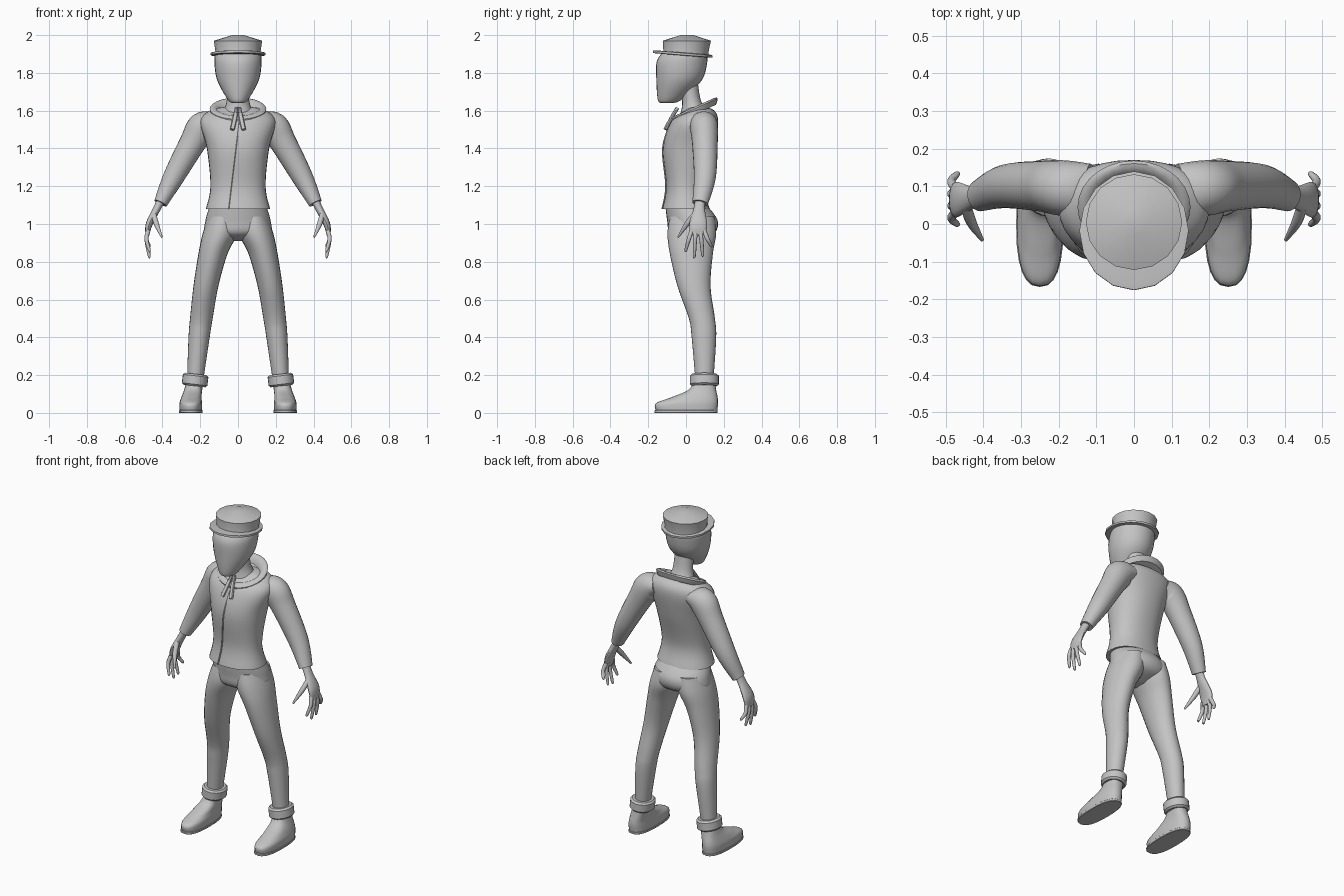
import bpy, bmesh, math
from mathutils import Vector

cube = bpy.data.objects.get("Cube")
if cube:
    bpy.data.objects.remove(cube, do_unlink=True)

grey = bpy.data.materials.new("plain grey")
grey.use_nodes = True
colour = (0.55, 0.55, 0.55, 1)
grey.diffuse_color = colour
grey.node_tree.nodes["Principled BSDF"].inputs["Base Color"].default_value = colour

UP = Vector((0, 0, 1))
FORE_AND_AFT = Vector((0, 1, 0))


def blend(before, start, end, after, t):
    """Catmull-Rom value between start and end."""
    leave, arrive = (end - before) / 2, (after - start) / 2
    bend = 3 * (end - start) - 2 * leave - arrive
    return start + t * (leave + t * (bend + t * (leave + arrive - 2 * (end - start))))


def smooth_rows(rows, steps):
    """Add in-between sections so that the skin curves smoothly."""
    padded = [rows[0], *rows, rows[-1]]
    result = []
    for quad in zip(padded, padded[1:], padded[2:], padded[3:]):
        for step in range(steps):
            result.append([blend(*values, step / steps) for values in zip(*quad)])
    return result + [rows[-1]]


def oval(centre, axis, depth, width, sides, power, flip):
    """Points of one rounded section, set square to the axis."""
    axis = axis.normalized()
    along = (FORE_AND_AFT - axis * axis.dot(FORE_AND_AFT)).normalized()
    across = along.cross(axis)
    points = []
    for k in range(sides):
        angle = math.tau * k / sides
        c, s = (math.copysign(abs(f) ** (2 / power), f) for f in (math.cos(angle), math.sin(angle)))
        point = centre + along * c * depth + across * s * width
        points.append((point.x * flip, point.y, point.z))
    return points


def loft(name, rows, axis=None, sides=24, steps=6, power=2, flip=1, sharp=40):
    """Skin sections (x, y, z, depth, width); without an axis they follow the path."""
    rows = smooth_rows(rows, steps)
    centres = [Vector(row[:3]) for row in rows]
    last = len(rows) - 1
    bm = bmesh.new()
    loops = []
    for i, (centre, row) in enumerate(zip(centres, rows)):
        direction = axis or centres[min(i + 1, last)] - centres[max(i - 1, 0)]
        points = oval(centre, direction, row[3], row[4], sides, power, flip)
        loops.append([bm.verts.new(point) for point in points])
    for lower, upper in zip(loops, loops[1:]):
        for k in range(sides):
            bm.faces.new((lower[k - 1], lower[k], upper[k], upper[k - 1]))
    bm.faces.new(loops[0])
    bm.faces.new(loops[-1])
    bmesh.ops.recalc_face_normals(bm, faces=bm.faces)
    mesh = bpy.data.meshes.new(name)
    bm.to_mesh(mesh)
    bm.free()
    mesh.materials.append(grey)
    obj = bpy.data.objects.new(name, mesh)
    bpy.context.collection.objects.link(obj)
    bpy.ops.object.select_all(action='DESELECT')
    obj.select_set(True)
    bpy.context.view_layer.objects.active = obj
    bpy.ops.object.shade_smooth_by_angle(angle=math.radians(sharp))


def layers(name, rows, **options):
    """Stack level sections (z, centre x, half width, front y, back y)."""
    loft(name, [(x, (front + back) / 2, z, (back - front) / 2, width)
                for z, x, width, front, back in rows], axis=UP, **options)


def band(name, centre, axis, depth, width, height, edge, **options):
    """Short oval drum with a narrow bevel at the top and bottom."""
    rows = []
    for level, inset in ((-1, edge), (-.7, 0), (.7, 0), (1, edge)):
        place = Vector(centre) + axis.normalized() * level * height / 2
        rows.append((*place, depth - inset, width - inset))
    loft(name, rows, axis=axis, steps=1, **options)


# Head and neck
layers("head", [(1.64, 0, .03, -.135, -.07), (1.66, 0, .055, -.15, -.02), (1.76, 0, .11, -.157, .083),
                (1.86, 0, .125, -.155, .113), (1.92, 0, .115, -.115, .11)], sides=28)
layers("neck", [(1.58, 0, .085, -.03, .125), (1.65, 0, .06, -.02, .08), (1.77, 0, .055, -.04, .06)])

# Cap: faceted crown with a low dome, and a tilted brim
faceted = dict(sides=16, sharp=25)
layers("cap_crown", [(1.89, 0, .122, -.125, .12), (1.915, 0, .12, -.12, .12),
                     (1.97, 0, .128, -.122, .132), (2, 0, .03, -.03, .04)], steps=1, **faceted)
band("cap_brim", (0, -.018, 1.9), Vector((0, .08, 1)), .158, .145, .016, .012, **faceted)

# Jacket body
torso = [(1.08, 0, .17, -.125, .125), (1.2, 0, .146, -.105, .1), (1.4, 0, .165, -.122, .147),
         (1.54, 0, .2, -.08, .17), (1.6, 0, .15, -.01, .15), (1.62, 0, .07, .02, .1)]
layers("jacket_body", torso, sides=32, power=2.2)

# Slanted front edge of the jacket, following the chest
hem = torso[0][0]
edge_rows = [(.12 * (z - 1.5), front, z, .005, .004) for z, _, _, front, _ in torso[:4]]
loft("jacket_front_edge", edge_rows, axis=UP, sides=6)

# Folded collar sloping down to the front, hollow inside
collar_slope = Vector((0, -.45, 1))
loft("collar", [(0, .045, z, width - .015, width) for z, width in
                ((1.58, .14), (1.61, .15), (1.62, .13), (1.61, .11), (1.59, .1))],
     axis=collar_slope, sides=28, steps=2)

# Hips
layers("hips", [(1.1, 0, .148, -.11, .11), (1.02, 0, .172, -.1, .167), (.95, 0, .168, -.085, .15),
                (.91, 0, .05, -.01, .06)], sides=32)

for side, flip in (("left", 1), ("right", -1)):
    # Sleeve from shoulder through elbow to wrist
    loft(side + "_sleeve", [(.12, .09, 1.54, .07, .05), (.185, .095, 1.515, .074, .08),
                            (.24, .1, 1.43, .068, .07), (.34, .1, 1.25, .058, .056),
                            (.41, .075, 1.11, .042, .036)], flip=flip)

    # Hand: palm, four spread fingers and a thumb
    loft(side + "_palm", [(.405, .076, 1.13, .027, .022), (.43, .07, 1.08, .03, .02),
                          (.47, .065, 1, .047, .018), (.48, .062, .94, .04, .01)], flip=flip, sides=16)
    for i, finger in enumerate(("index", "middle", "ring", "little")):
        knuckle, tip = .03 + .022 * i, .044 * i
        end = .82 + .02 * (i - 1.3) ** 2
        loft(f"{side}_{finger}_finger", [(.475, knuckle, .965, .012, .012),
                                         (.485, (knuckle + tip) / 2, .92, .011, .011),
                                         (.47, tip, end + .01, .008, .008),
                                         (.467, tip, end, .003, .003)], flip=flip, sides=10)
    loft(side + "_thumb", [(.445, .045, 1.05, .014, .014), (.432, .005, 1, .014, .014),
                           (.403, -.042, .93, .005, .005)], flip=flip, sides=10)

    # Trouser leg
    layers(side + "_trouser_leg", [(1.04, .08, .075, -.085, .15), (.95, .095, .092, -.098, .16),
                                   (.84, .133, .077, -.085, .142), (.67, .17, .066, -.045, .13),
                                   (.5, .194, .06, .015, .153), (.4, .206, .056, .03, .16),
                                   (.17, .227, .043, .05, .145)], flip=flip)

    # Rolled ankle cuff, square to the leg
    band(side + "_ankle_cuff", (.227, .097, .174), Vector((-.12, 0, 1)), .077, .068, .064, .01, flip=flip)

    # Shoe and flat sole
    layers(side + "_shoe", [(.01, .25, .06, -.16, .165), (.05, .25, .06, -.16, .17),
                            (.08, .247, .054, -.085, .168), (.12, .238, .048, .01, .16),
                            (.165, .228, .046, .04, .152)], flip=flip, power=2.5)
    band(side + "_sole", (.25, 0, .007), UP, .167, .063, .014, .002, flip=flip, power=2.5)

    # Hanging neck tie end
    loft(side + "_tie_end", [(.008, -.045, 1.615, .01, .008), (.016, -.075, 1.565, .01, .012),
                             (.03, -.11, 1.5, .01, .012)], flip=flip, sides=8)
